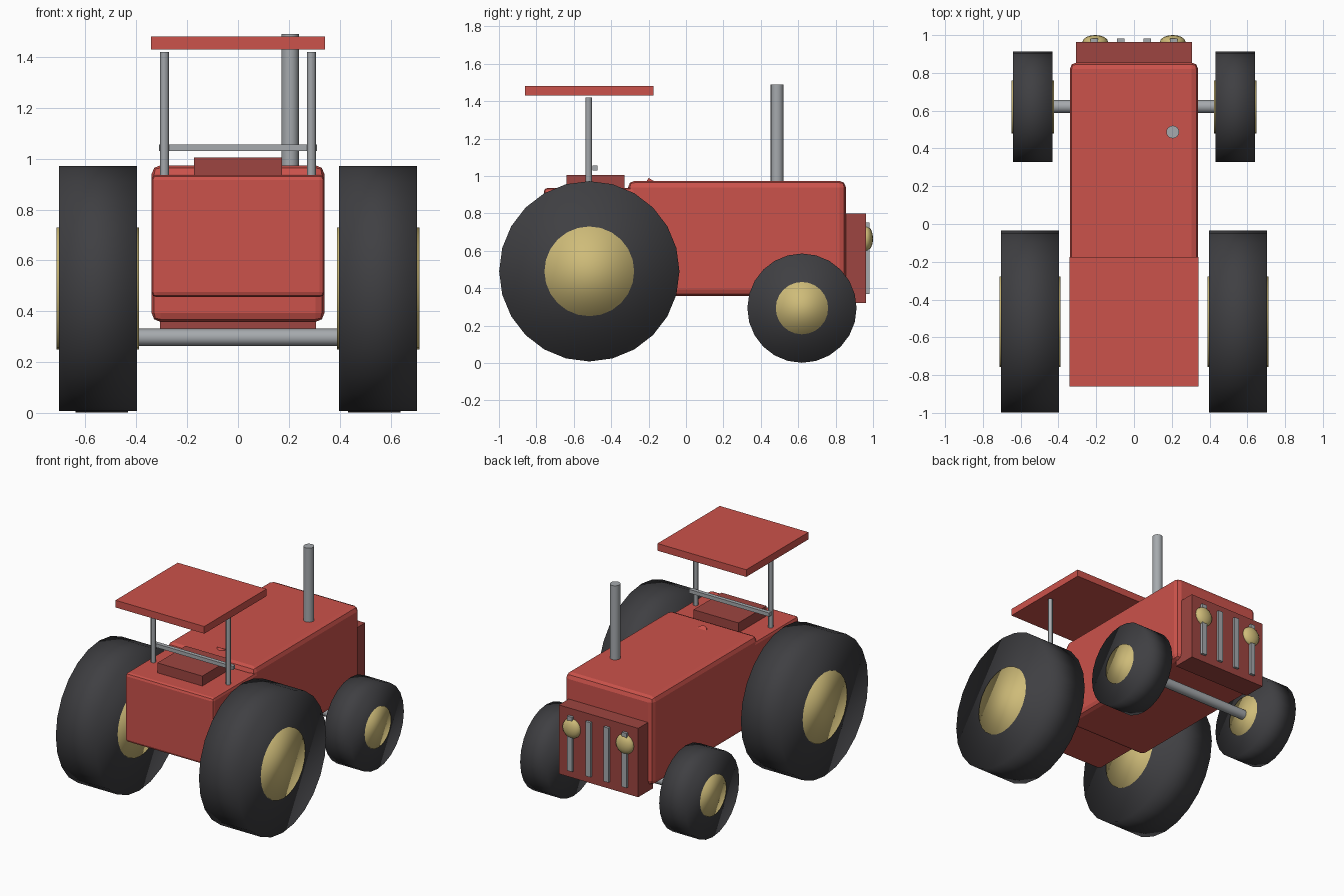
import bpy
import math

if "Cube" in bpy.data.objects:
    bpy.data.objects.remove(bpy.data.objects["Cube"], do_unlink=True)


def material(name, rgb):
    m = bpy.data.materials.new(name)
    m.use_nodes = True
    m.diffuse_color = (*rgb, 1)
    m.node_tree.nodes["Principled BSDF"].inputs["Base Color"].default_value = (*rgb, 1)
    return m


RED = material("red paint", (0.6, 0.085, 0.07))
DARK_RED = material("dark red paint", (0.34, 0.06, 0.052))
RUBBER = material("black rubber", (0.05, 0.05, 0.055))
GOLD = material("pale gold", (0.62, 0.5, 0.19))
STEEL = material("grey steel", (0.38, 0.4, 0.42))


def finish(name, mat):
    ob = bpy.context.object
    ob.name = ob.data.name = name
    ob.data.materials.append(mat)
    return ob


def box(name, mat, x, y, z, bevel=0):
    """Box from (min, max) pairs along each axis."""
    bpy.ops.mesh.primitive_cube_add(
        size=1, location=[(a + b) / 2 for a, b in (x, y, z)])
    ob = finish(name, mat)
    ob.scale = [b - a for a, b in (x, y, z)]
    bpy.ops.object.transform_apply(location=False, rotation=False, scale=True)
    if bevel:
        mod = ob.modifiers.new("rounded edges", "BEVEL")
        mod.width = bevel
        mod.segments = 2
    return ob


def cylinder(name, mat, center, radius, length, axis="Z", sides=24):
    turn = (0, math.pi / 2, 0) if axis == "X" else (0, 0, 0)
    bpy.ops.mesh.primitive_cylinder_add(
        vertices=sides, radius=radius, depth=length, location=center, rotation=turn)
    return finish(name, mat)


# Bodywork
box("hood", RED, (-0.34, 0.34), (-0.31, 0.855), (0.358, 0.974), 0.035)
box("rear_body", RED, (-0.34, 0.34), (-0.76, -0.2), (0.455, 0.936), 0.02)
box("grille_housing", DARK_RED, (-0.306, 0.306), (0.8, 0.963), (0.32, 0.8))
box("seat", DARK_RED, (-0.173, 0.173), (-0.64, -0.33), (0.9, 1.005))
box("roof", RED, (-0.342, 0.342), (-0.86, -0.175), (1.43, 1.48))
box("handle_bar", STEEL, (-0.31, 0.31), (-0.5, -0.473), (1.03, 1.056))

# Steering column tip, just breaking through the hood
column = cylinder("steering_column", RED, (0, -0.2, 0.92), 0.035, 0.12, sides=16)
column.rotation_euler.x = math.radians(-30)

# Exhaust and front axle
cylinder("exhaust", STEEL, (0.205, 0.487, 1.2), 0.034, 0.58, sides=16)
bpy.ops.object.shade_smooth_by_angle()
cylinder("front_axle", STEEL, (0, 0.622, 0.297), 0.034, 0.9, "X", 16)
bpy.ops.object.shade_smooth_by_angle()

# Grille slats
for i in range(4):
    x = -0.21 + 0.14 * i
    box(f"grille_slat_{i + 1}", STEEL, (x - 0.019, x + 0.019), (0.95, 0.981), (0.37, 0.75))

# Wheels, roof posts and headlights on both sides
for side, s in (("left", 1), ("right", -1)):
    for end, y, z, r, hub_r, inner, outer in (
            ("rear", -0.517, 0.49, 0.482, 0.24, 0.398, 0.705),
            ("front", 0.62, 0.293, 0.292, 0.14, 0.432, 0.64)):
        center = (s * (inner + outer) / 2, y, z)
        width = outer - inner
        cylinder(f"{end}_{side}_tyre", RUBBER, center, r, width, "X")
        bpy.ops.object.shade_smooth()
        cylinder(f"{end}_{side}_hub", GOLD, center, hub_r, width + 0.016, "X")
        bpy.ops.object.shade_smooth()

    cylinder(f"{side}_roof_post", STEEL, (s * 0.289, -0.52, 1.16), 0.017, 0.52, sides=12)
    bpy.ops.object.shade_smooth_by_angle()

    bpy.ops.mesh.primitive_uv_sphere_add(
        segments=16, ring_count=8, radius=0.068, location=(s * 0.205, 0.963, 0.665))
    lamp = finish(f"{side}_headlight", GOLD)
    lamp.scale.y = 0.55
    bpy.ops.object.shade_smooth()
